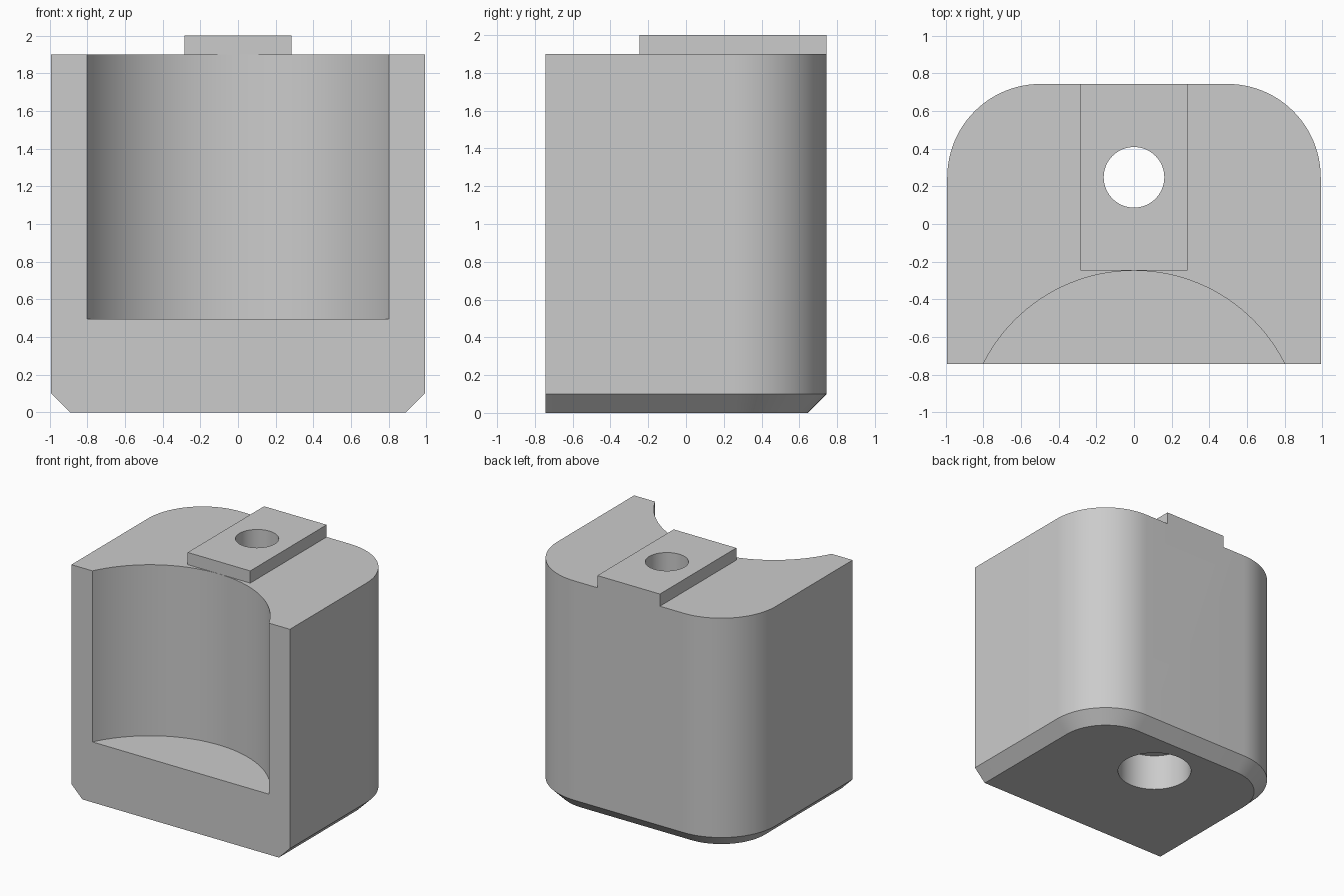
import bpy, bmesh
from math import sin, cos, pi, radians

if "Cube" in bpy.data.objects:
    bpy.data.objects.remove(bpy.data.objects["Cube"], do_unlink=True)

HALF_X, HALF_Y, CORNER = 0.992, 0.744, 0.496
TOP, SHOULDER, CHAMFER = 2.0, 1.9, 0.1

grey = bpy.data.materials.new("light grey")
grey.use_nodes = True
grey.diffuse_color = (0.6, 0.6, 0.6, 1)
grey.node_tree.nodes["Principled BSDF"].inputs["Base Color"].default_value = (0.6, 0.6, 0.6, 1)


def arc(cx, cy, r, start, end, steps):
    angles = [radians(start + (end - start) * i / steps) for i in range(steps + 1)]
    return [(cx + r * cos(a), cy + r * sin(a)) for a in angles]


def loft(name, rings):
    """Solid through a stack of (outline, z) rings."""
    bm = bmesh.new()
    loops = [[bm.verts.new((x, y, z)) for x, y in pts] for pts, z in rings]
    for low, high in zip(loops, loops[1:]):
        n = len(low)
        for i in range(n):
            j = (i + 1) % n
            bm.faces.new((low[i], low[j], high[j], high[i]))
    bm.faces.new(loops[0][::-1])
    bm.faces.new(loops[-1])
    bmesh.ops.recalc_face_normals(bm, faces=bm.faces)
    mesh = bpy.data.meshes.new(name)
    bm.to_mesh(mesh)
    bm.free()
    mesh.materials.append(grey)
    obj = bpy.data.objects.new(name, mesh)
    bpy.context.collection.objects.link(obj)
    return obj


def outline(inset):
    """Flat front, rounded back corners; the front is not inset."""
    w, cx, cy = HALF_X - inset, HALF_X - CORNER, HALF_Y - CORNER
    r = CORNER - inset
    return ([(-w, -HALF_Y), (w, -HALF_Y)]
            + arc(cx, cy, r, 0, 90, 24) + arc(-cx, cy, r, 90, 180, 24))


def cylinder(name, y, r, z0, z1, steps=64):
    ring = arc(0, y, r, 0, 360, steps)[:-1]
    return loft(name, [(ring, z0), (ring, z1)])


# Block with chamfered sides and back at the base
body = loft("block_body", [(outline(CHAMFER), 0), (outline(0), CHAMFER), (outline(0), TOP)])

# Material around the raised key on top
key_x, key_y = 0.284, -0.247
around_key = [(-key_x, 1), (-key_x, key_y), (key_x, key_y), (key_x, 1),
              (1.2, 1), (1.2, -1), (-1.2, -1), (-1.2, 1)]
cutters = [
    loft("shoulder_cutter", [(around_key, SHOULDER), (around_key, TOP + 0.2)]),
    cylinder("front_recess_cutter", -1.143, 0.895, 0.496, TOP + 0.3, 128),
    cylinder("bore_cutter", 0.248, 0.161, -0.2, TOP + 0.4),
    cylinder("counterbore_cutter", 0.248, 0.284, -0.3, 0.3),
]

bpy.ops.object.select_all(action='DESELECT')
bpy.context.view_layer.objects.active = body
body.select_set(True)
for cutter in cutters:
    cutter.hide_render = True
    mod = body.modifiers.new(cutter.name, 'BOOLEAN')
    mod.operation = 'DIFFERENCE'
    mod.solver = 'EXACT'
    mod.object = cutter
    bpy.ops.object.modifier_apply(modifier=mod.name)
    bpy.data.objects.remove(cutter, do_unlink=True)

bpy.ops.object.shade_smooth_by_angle(angle=radians(30))
